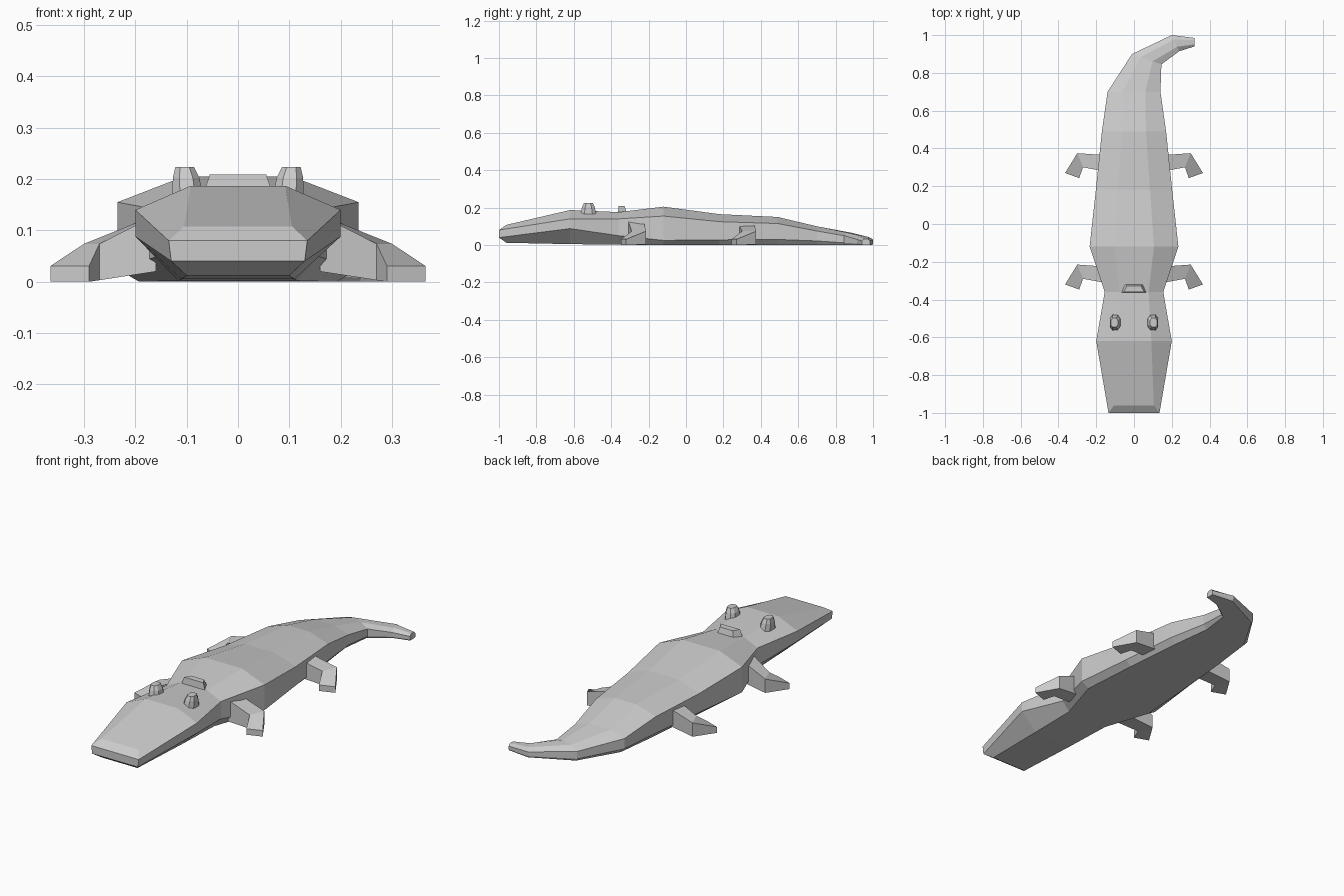
import bpy, bmesh
from mathutils import Vector

cube = bpy.data.objects.get("Cube")
if cube:
    bpy.data.objects.remove(cube, do_unlink=True)

grey = bpy.data.materials.new("plain grey")
grey.use_nodes = True
colour = (0.6, 0.6, 0.6, 1)
grey.diffuse_color = colour
grey.node_tree.nodes["Principled BSDF"].inputs["Base Color"].default_value = colour


def loft(name, rings):
    """Skin a list of equal rings and close both ends with strips of quads."""
    bm = bmesh.new()
    loops = [[bm.verts.new(p) for p in ring] for ring in rings]
    n = len(loops[0])
    for a, b in zip(loops, loops[1:]):
        for i in range(n):
            j = (i + 1) % n
            bm.faces.new((a[i], a[j], b[j], b[i]))
    for ring in (loops[0], loops[-1]):
        for i in range(n // 2 - 1):
            bm.faces.new((ring[i], ring[i + 1], ring[n - 2 - i], ring[n - 1 - i]))
    bmesh.ops.recalc_face_normals(bm, faces=bm.faces)
    mesh = bpy.data.meshes.new(name)
    bm.to_mesh(mesh)
    bm.free()
    mesh.materials.append(grey)
    obj = bpy.data.objects.new(name, mesh)
    bpy.context.collection.objects.link(obj)
    return obj


def body_ring(right, left, top, widest, low, bottom, ft, fb):
    """Eight-sided section between two flank points, ft and fb narrow top and belly."""
    a, b = Vector((*right, 0)), Vector((*left, 0))
    mid, half = (a + b) / 2, (a - b) / 2
    levels = [(ft, top), (1, widest), (1, low), (fb, bottom)]
    side = [(f, z) for f, z in levels] + [(-f, z) for f, z in reversed(levels)]
    return [mid + half * f + Vector((0, 0, z)) for f, z in side]


# Body: straight sections, then the curling tail
sections = [
    # y, half width, top, widest, low, bottom, top share, belly share
    (-0.62, 0.20, 0.187, 0.14, 0.088, 0.005, 0.46, 0.55),
    (-0.36, 0.155, 0.176, 0.14, 0.05, 0.002, 0.5, 0.75),
    (-0.12, 0.235, 0.205, 0.155, 0.025, 0, 0.45, 0.82),
    (0.18, 0.202, 0.165, 0.125, 0.028, 0, 0.42, 0.85),
    (0.49, 0.17, 0.15, 0.115, 0.03, 0, 0.37, 0.85),
    (0.70, 0.14, 0.10, 0.075, 0.022, 0, 0.43, 0.85),
]
snout = [(s * x, y, z) for s, pts in (
    (-1, [(0.105, -0.96, 0.108), (0.135, -1, 0.08), (0.13, -1, 0.04), (0.10, -0.96, 0.012)]),
    (1, [(0.10, -0.96, 0.012), (0.13, -1, 0.04), (0.135, -1, 0.08), (0.105, -0.96, 0.108)]),
) for x, y, z in pts]
rings = [snout]
rings += [body_ring((-w, y), (w, y), *rest) for y, w, *rest in sections]
rings += [
    body_ring((-0.01, 0.90), (0.145, 0.845), 0.066, 0.05, 0.012, 0, 0.4, 0.9),
    body_ring((0.20, 1.0), (0.24, 0.915), 0.043, 0.03, 0.008, 0, 0.45, 0.9),
    body_ring((0.32, 0.985), (0.32, 0.94), 0.033, 0.022, 0.006, 0, 0.5, 0.9),
]
loft("body", rings)


def leg_section(s, back, front, top, bottom):
    return [(s * back[0], back[1], top), (s * front[0], front[1], top),
            (s * front[0], front[1], bottom), (s * back[0], back[1], bottom)]


def eye_ring(s, x, half_x, half_y, z):
    return [(s * (x + dx * half_x), -0.522 + dy * half_y, z)
            for dx, dy in ((1, -0.5), (1, 0.5), (0.5, 1), (-0.5, 1),
                           (-1, 0.5), (-1, -0.5), (-0.5, -1), (0.5, -1))]


for s, side in ((-1, "right"), (1, "left")):
    # Splayed legs: hip, knee, foot
    for place, y, hip in (("front", 0, 0.12), ("hind", 0.59, 0.10)):
        loft(f"{side}_{place}_leg", [
            leg_section(s, (0.16, y - 0.225), (0.16, y - 0.31), hip + 0.01, 0.02),
            leg_section(s, (0.30, y - 0.215), (0.27, y - 0.29), 0.074, 0.003),
            leg_section(s, (0.365, y - 0.32), (0.29, y - 0.347), 0.031, 0),
        ])
    # Raised eyes
    loft(f"{side}_eye", [
        eye_ring(s, 0.098, 0.03, 0.043, 0.165),
        eye_ring(s, 0.101, 0.026, 0.034, 0.202),
        eye_ring(s, 0.104, 0.018, 0.024, 0.224),
    ])

# Low crest behind the head
loft("neck_crest", [
    [(-0.07, -0.365, 0.165), (0.07, -0.365, 0.165), (0.05, -0.315, 0.165), (-0.05, -0.315, 0.165)],
    [(-0.055, -0.36, 0.209), (0.055, -0.36, 0.209), (0.036, -0.328, 0.209), (-0.036, -0.328, 0.209)],
])
